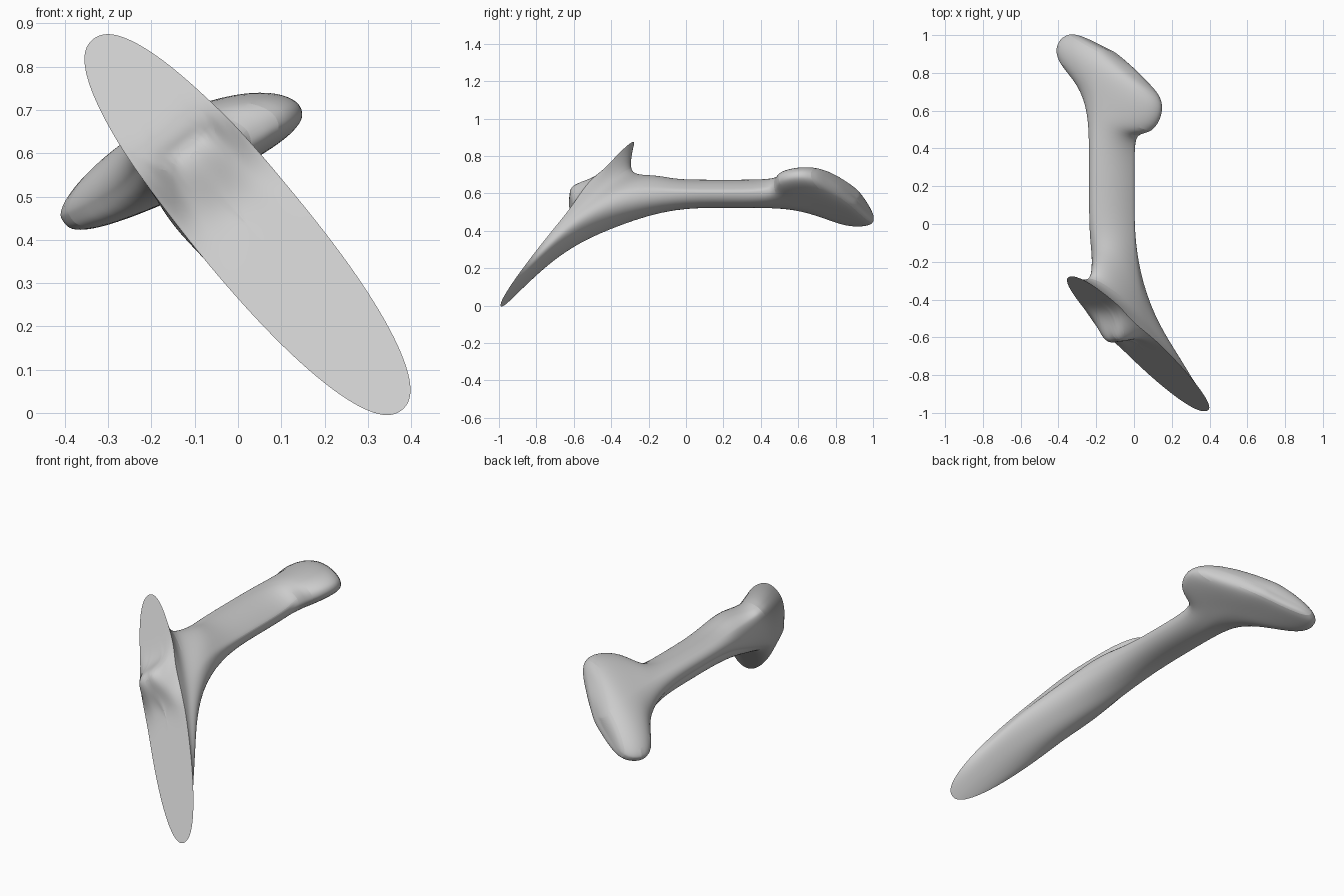
import bpy, bmesh, math
from mathutils import Vector as V

cube = bpy.data.objects.get("Cube")
if cube:
    bpy.data.objects.remove(cube)

SEG = 40
WIDE = V((0.82, 0.04, 0.55))          # broad direction of the flare
PLATE_WIDE = V((0.78, 0.09, 0.61))
PLATE_LONG = V((-0.54, 0.54, 0.65))
PLATE_NORMAL = PLATE_WIDE.cross(PLATE_LONG).normalized()

mat = bpy.data.materials.new("light grey")
mat.use_nodes = True
grey = (0.6, 0.6, 0.6, 1)
mat.diffuse_color = grey
mat.node_tree.nodes["Principled BSDF"].inputs["Base Color"].default_value = grey


def section(c, left, right, top, bottom, powers):
    """Closed section through four extremes; powers: upper right, upper left, lower."""
    c, left, right, top, bottom = map(V, (c, left, right, top, bottom))
    pts = []
    for i in range(SEG):
        a = 2 * math.pi * i / SEG
        co, si = math.cos(a), math.sin(a)
        side = (right if co > 0 else left) - c
        up = (top if si > 0 else bottom) - c
        power = powers[2] if si < 0 else powers[0] if co > 0 else powers[1]
        pts.append(c + side * abs(co) ** power + up * abs(si) ** power)
    return pts


def flare(c, top, bottom, half, powers=(1, 1.2, 0.9)):
    return section(c, V(c) - WIDE * half, V(c) + WIDE * half, top, bottom, powers)


def shaft(y):
    """Flat top with a sharp left ridge and a full belly."""
    return section((-0.1, y, 0.6), (-0.222, y, 0.595), (0.003, y, 0.615),
                   (-0.2, y, 0.67), (-0.1, y, 0.523), (0.8, 1.4, 0.82))


def crossbar(c, left, right, top, thick):
    bottom = V(c) + V((0.03, 0, -0.058)) * (thick / 0.065)
    return section(c, left, right, top, bottom, (0.92, 1.35, 0.65))


# Face plate with a raised knuckle, from its middle out to the rim
centre = V((0.022, -0.635, 0.435))


def plate_point(p, q):
    spread = 0.075 if p > 0.2 else 0.1
    bump = 0.11 * math.exp(-((p - 0.2) / spread) ** 2 - (q / 0.112) ** 4)
    return centre + PLATE_LONG * p + PLATE_WIDE * q + PLATE_NORMAL * bump


def rounded(value):
    return math.copysign(abs(value) ** 0.88, value)


rings = []
for s in (0.07, 0.14, 0.21, 0.28, 0.35, 0.42, 0.5, 0.6, 0.7, 0.82, 0.94, 1):
    rings.append([plate_point(0.665 * s * rounded(math.sin(2 * math.pi * i / SEG)),
                              0.13 * s * rounded(math.cos(2 * math.pi * i / SEG)))
                  for i in range(SEG)])
rim = len(rings) - 1

# Flare behind the plate, shaft, and the two-lobed end
rings += [
    flare((0.01, -0.6, 0.445), (-0.30, -0.29, 0.81), (0.33, -0.93, 0.07), 0.127, (0.95, 0.95, 0.92)),
    flare((-0.02, -0.54, 0.47), (-0.235, -0.30, 0.71), (0.24, -0.78, 0.22), 0.127),
    flare((-0.055, -0.44, 0.52), (-0.205, -0.24, 0.685), (0.11, -0.6, 0.35), 0.127),
    flare((-0.08, -0.28, 0.57), (-0.2, -0.13, 0.675), (-0.01, -0.37, 0.455), 0.123, (0.9, 1.3, 0.85)),
    shaft(-0.05),
    shaft(0.2),
    shaft(0.42),
    crossbar((-0.11, 0.56, 0.59), (-0.23, 0.6, 0.56), (0.01, 0.48, 0.655), (-0.2, 0.56, 0.668), 0.072),
    crossbar((-0.11, 0.67, 0.59), (-0.29, 0.75, 0.5), (0.09, 0.48, 0.69), (-0.2, 0.67, 0.668), 0.07),
    crossbar((-0.11, 0.75, 0.585), (-0.41, 0.86, 0.45), (0.145, 0.57, 0.715), (-0.2, 0.76, 0.668), 0.068),
    crossbar((-0.11, 0.83, 0.58), (-0.415, 0.96, 0.445), (0.145, 0.67, 0.715), (-0.2, 0.85, 0.66), 0.065),
    crossbar((-0.11, 0.90, 0.57), (-0.34, 1.02, 0.46), (0.06, 0.75, 0.68), (-0.19, 0.92, 0.625), 0.052),
    crossbar((-0.11, 0.91, 0.57), (-0.25, 0.98, 0.5), (0.0, 0.82, 0.64), (-0.16, 0.93, 0.59), 0.025),
]

bm = bmesh.new()
crease = bm.edges.layers.float.new("crease_edge")
loops = [[bm.verts.new(p) for p in ring] for ring in rings]
for a, b in zip(loops, loops[1:]):
    for i in range(SEG):
        j = (i + 1) % SEG
        bm.faces.new((a[i], a[j], b[j], b[i]))
# Close both ends
for loop, mid in ((loops[0], plate_point(0, 0)), (loops[-1], V((-0.11, 0.91, 0.57)))):
    tip = bm.verts.new(mid)
    for i in range(SEG):
        bm.faces.new((loop[i], loop[(i + 1) % SEG], tip))
# Keep the rim of the plate crisp
for i in range(SEG):
    bm.edges.get((loops[rim][i], loops[rim][(i + 1) % SEG]))[crease] = 0.95
bmesh.ops.recalc_face_normals(bm, faces=bm.faces[:])

mesh = bpy.data.meshes.new("handle_body")
bm.to_mesh(mesh)
bm.free()
mesh.materials.append(mat)
body = bpy.data.objects.new("handle_body", mesh)
bpy.context.collection.objects.link(body)
sub = body.modifiers.new("smooth_surface", "SUBSURF")
sub.levels = sub.render_levels = 2
bpy.context.view_layer.objects.active = body
body.select_set(True)
bpy.ops.object.shade_smooth_by_angle(angle=math.radians(40))
